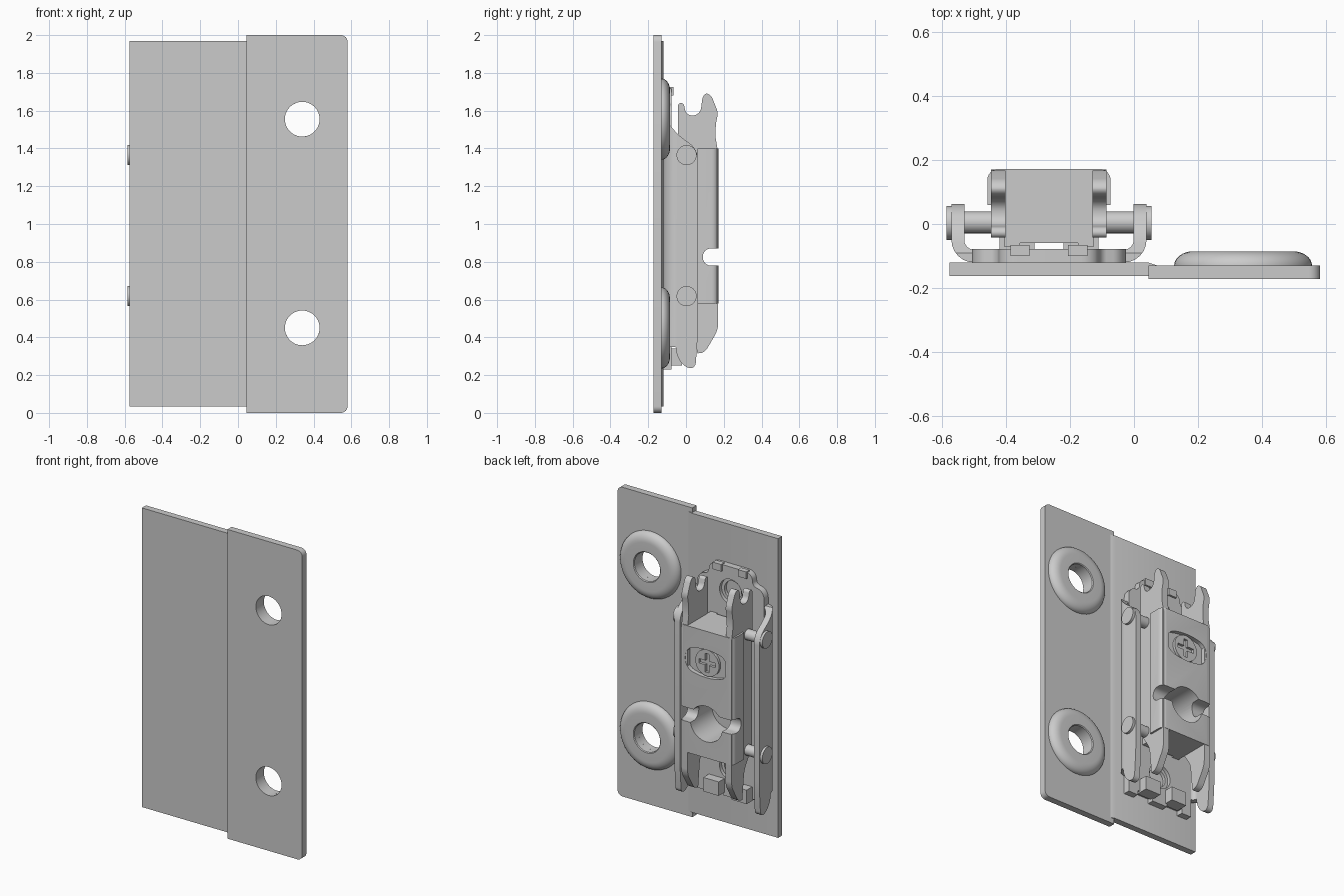
import bpy, bmesh, math

if "Cube" in bpy.data.objects:
    bpy.data.objects.remove(bpy.data.objects["Cube"])

CX = -0.265  # centre line of the hinge mechanism


def finish(name, bm):
    bmesh.ops.remove_doubles(bm, verts=bm.verts, dist=1e-5)
    bmesh.ops.recalc_face_normals(bm, faces=bm.faces)
    me = bpy.data.meshes.new(name)
    bm.to_mesh(me)
    bm.free()
    ob = bpy.data.objects.new(name, me)
    bpy.context.collection.objects.link(ob)
    return ob


def rounded(pts, n=6):
    """Points are (a, b) or (a, b, r); r rounds the corner."""
    out = []
    for i, p in enumerate(pts):
        if len(p) == 2:
            out.append(p)
            continue
        ends = []
        for q in (pts[i - 1], pts[(i + 1) % len(pts)]):
            d = math.hypot(q[0] - p[0], q[1] - p[1])
            t = min(p[2] / d, 0.49)
            ends.append((p[0] + (q[0] - p[0]) * t, p[1] + (q[1] - p[1]) * t))
        (ax, ay), (bx, by) = ends
        w = 0.7071  # rational quadratic: a true arc at right angles
        for k in range(n + 1):
            t = k / n
            u, v, s = (1 - t) ** 2, 2 * w * t * (1 - t), t * t
            out.append(((u * ax + v * p[0] + s * bx) / (u + v + s),
                        (u * ay + v * p[1] + s * by) / (u + v + s)))
    return out


def prism(name, pts, axis, lo, hi):
    bm = bmesh.new()
    put = {'x': lambda a, b, t: (t, a, b), 'y': lambda a, b, t: (a, t, b),
           'z': lambda a, b, t: (a, b, t)}[axis]
    pts = rounded(pts)
    f = bm.faces.new([bm.verts.new(put(a, b, lo)) for a, b in pts])
    r = bmesh.ops.extrude_face_region(bm, geom=[f], use_keep_orig=True)
    d = put(0, 0, hi - lo)
    bmesh.ops.translate(bm, vec=d, verts=[v for v in r['geom'] if isinstance(v, bmesh.types.BMVert)])
    return finish(name, bm)


def box(name, x0, x1, y0, y1, z0, z1):
    return prism(name, [(x0, y0), (x1, y0), (x1, y1), (x0, y1)], 'z', z0, z1)


def cyl(name, a, b, r, axis, lo, hi, n=40):
    return prism(name, [(a + r * math.cos(2 * math.pi * i / n), b + r * math.sin(2 * math.pi * i / n))
                        for i in range(n)], axis, lo, hi)


def lathe(name, prof, x, z, n=48):
    """Revolve a closed (radius, y) profile around a y-parallel axis."""
    bm = bmesh.new()
    rings = [[bm.verts.new((x + r * math.cos(2 * math.pi * i / n), y, z + r * math.sin(2 * math.pi * i / n)))
              for r, y in prof] for i in range(n)]
    m = len(prof)
    for i in range(n):
        p, q = rings[i], rings[(i + 1) % n]
        for j in range(m):
            bm.faces.new((p[j], p[(j + 1) % m], q[(j + 1) % m], q[j]))
    return finish(name, bm)


def boolean(ob, tools, op='DIFFERENCE'):
    bpy.context.view_layer.objects.active = ob
    for t in tools:
        m = ob.modifiers.new('cut', 'BOOLEAN')
        m.operation, m.object, m.solver = op, t, 'EXACT'
        bpy.ops.object.modifier_apply(modifier=m.name)
    for t in tools:
        bpy.data.objects.remove(t)


def sym(half):
    """Mirror a half outline (offset from CX, b) across the centre line."""
    return [(CX + p[0],) + p[1:] for p in half] + [(CX - p[0],) + p[1:] for p in reversed(half)]


# Cover plates
prism('left_plate', [(-0.575, -0.162), (0.06, -0.162), (0.075, -0.13), (0.045, -0.12), (-0.575, -0.12)],
      'z', 0.035, 1.97)
HOLES = (0.45, 1.555)
right = prism('right_plate', [(0.045, 0), (0.58, 0, 0.035), (0.58, 2, 0.035), (0.045, 2)], 'y', -0.172, -0.129)
boolean(right, [cyl('cutter', 0.34, z, 0.092, 'y', -0.3, 0) for z in HOLES])

# Raised screw cups around the holes
cup = [(0.092, -0.135), (0.092, -0.09), (0.097, -0.085), (0.155, -0.085)]
cup += [(0.155 + 0.06 * math.sin(a), -0.13 + 0.045 * math.cos(a)) for a in
        [math.pi / 2 * k / 8 for k in range(1, 9)]] + [(0.215, -0.135)]
for i, z in enumerate(HOLES):
    lathe(f'screw_cup_{i}', cup, 0.34, z)

# Outer bracket: bent U section trimmed by its side profile
u_sec = sym([(0.304, 0.068), (0.304, -0.12, 0.07)])
u_sec = [(CX - 0.304, 0.068), (CX - 0.304, -0.12, 0.07), (CX + 0.304, -0.12, 0.07), (CX + 0.304, 0.068),
         (CX + 0.264, 0.068), (CX + 0.264, -0.08, 0.03), (CX - 0.264, -0.08, 0.03), (CX - 0.264, 0.068)]
bracket = prism('outer_bracket', u_sec, 'z', 0.2, 1.6)
side = [(-0.13, 0.35), (-0.055, 0.35), (-0.045, 0.29, 0.04), (0.0, 0.237, 0.03), (0.05, 0.237, 0.03),
        (0.063, 0.42, 0.04), (0.063, 1.395, 0.05), (-0.04, 1.47, 0.03), (-0.09, 1.53), (-0.13, 1.53)]
boolean(bracket, [prism('trim', side, 'x', -1, 1)], 'INTERSECT')
openings = lambda: [cyl('cutter', CX, 1.56, 0.08, 'y', -0.3, 0.0), cyl('cutter', CX, 0.42, 0.08, 'y', -0.3, 0.0)]
boolean(bracket, openings())

# Base plate with end openings, tabs and stops
base = prism('base_plate', sym([(0.055, 0.23), (0.055, 0.26), (0.17, 0.26), (0.17, 0.23), (0.24, 0.23),
                                (0.24, 1.62, 0.05), (0.16, 1.64, 0.02), (0.15, 1.72, 0.05)]), 'y', -0.12, -0.078)
boolean(base, openings())
for i, z in enumerate((0.42, 1.56)):
    lathe(f'base_opening_rim_{i}', [(0.06, -0.121), (0.06, -0.1), (0.081, -0.1), (0.081, -0.121)], CX, z)
for s in (-1, 1):
    tag = 'left' if s < 0 else 'right'
    c = CX + s * 0.09
    box(f'{tag}_top_tab', c - 0.03, c + 0.03, -0.1, -0.065, 1.68, 1.725)
    c = CX + s * 0.1
    box(f'{tag}_bottom_stop', c - 0.055, c + 0.055, -0.1, -0.02, 0.25, 0.34)


def slot_cut():
    """Rounded cross slot at the lower opening."""
    return prism('cutter', [(0.3, 0.78), (0.3, 0.87), (0.09, 0.87, 0.04), (0.09, 0.78, 0.04)], 'x', -1, 1)


# Inner slider block with web and shoulder flanges
sec = sym([(0.192, 0.172, 0.035), (0.192, 0.06), (0.138, 0.06), (0.138, -0.072), (0.09, -0.072), (0.09, -0.06)])
slider = prism('slider_body', sec, 'z', 0.58, 1.4)
oblong = prism('cutter', sym([(0.06, 1.1, 0.05), (0.15, 1.13, 0.05), (0.15, 1.25, 0.05), (0.06, 1.28, 0.05)]),
               'y', 0.145, 0.3)
boolean(slider, [slot_cut(), cyl('cutter', CX, 0.8, 0.115, 'y', -0.05, 0.3), oblong])

# Slider cheeks with forked hooks above and tapered legs below
cheek = [(-0.04, 0.62), (0.04, 0.5, 0.03), (0.06, 0.315), (0.1, 0.32, 0.03), (0.17, 0.44, 0.03), (0.17, 1.38),
         (0.156, 1.46), (0.158, 1.53), (0.17, 1.59, 0.02), (0.13, 1.69, 0.03), (0.09, 1.69, 0.03),
         (0.075, 1.575, 0.04), (0.0, 1.575, 0.03), (-0.012, 1.64, 0.015), (-0.042, 1.64, 0.015),
         (-0.042, 1.48)]
for s in (-1, 1):
    tag = 'left' if s < 0 else 'right'
    a, b = sorted((CX + s * 0.136, CX + s * 0.18))
    ob = prism(f'{tag}_cheek', cheek, 'x', a, b)
    boolean(ob, [slot_cut()])
    # Pivot pins with riveted heads
    for k, z in enumerate((0.618, 1.365)):
        a, b = sorted((CX + s * 0.12, CX + s * 0.31))
        cyl(f'{tag}_pin_{k}', 0.005, z, 0.034, 'x', a, b)
        a, b = sorted((CX + s * 0.30, CX + s * 0.32))
        cyl(f'{tag}_pin_head_{k}', 0.003, z, 0.053, 'x', a, b)

# Adjusting screw with cross recess
screw = cyl('adjusting_screw', CX, 1.19, 0.085, 'y', 0.1, 0.162)
boolean(screw, [box('cutter', CX - 0.06, CX + 0.06, 0.13, 0.3, 1.176, 1.204),
                box('cutter', CX - 0.014, CX + 0.014, 0.13, 0.3, 1.13, 1.25)])

# Smooth curved walls, keep edges crisp
bpy.ops.object.select_all(action='SELECT')
bpy.ops.object.shade_smooth_by_angle(angle=math.radians(30))
